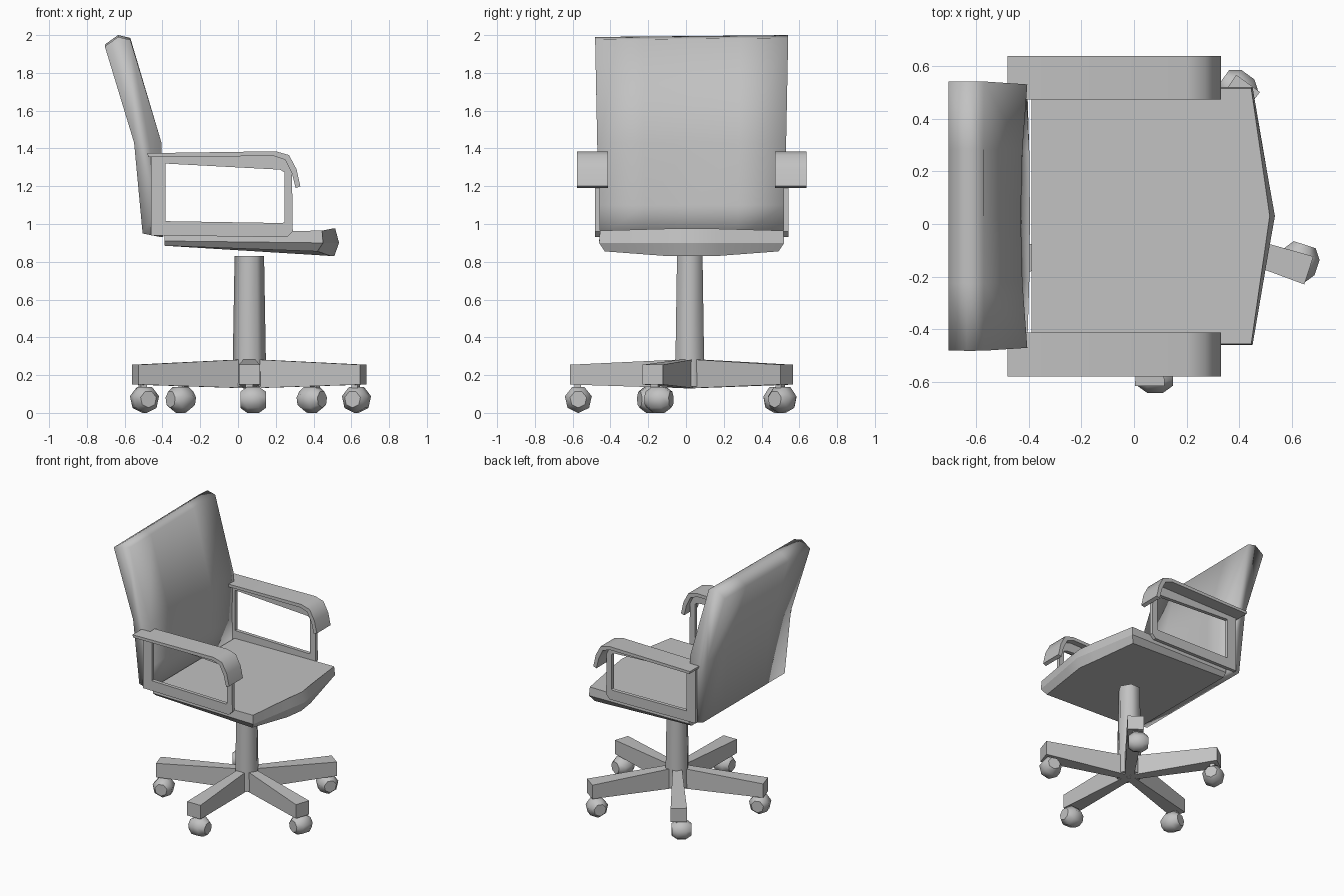
import bpy, bmesh
from math import cos, sin, radians, pi
from mathutils import Vector, Matrix

old = bpy.data.objects.get("Cube")
if old:
    bpy.data.objects.remove(old, do_unlink=True)

SHADE = (0.54, 0.54, 0.54, 1)
grey = bpy.data.materials.new("mid_grey")
grey.use_nodes = True
grey.diffuse_color = SHADE
grey.node_tree.nodes["Principled BSDF"].inputs["Base Color"].default_value = SHADE


def loft(name, rings, angle=40, matrix=None, closed=False):
    """Skin a list of equal-length point rings, capping the ends or closing the loop."""
    bm = bmesh.new()
    vs = [[bm.verts.new(p) for p in ring] for ring in rings]
    n = len(vs[0])
    pairs = list(zip(vs, vs[1:])) + ([(vs[-1], vs[0])] if closed else [])
    for a, b in pairs:
        for i in range(n):
            j = (i + 1) % n
            bm.faces.new((a[i], a[j], b[j], b[i]))
    if not closed:
        bm.faces.new(vs[0])
        bm.faces.new(vs[-1])
    bmesh.ops.recalc_face_normals(bm, faces=bm.faces)
    if matrix:
        bm.transform(matrix)
    me = bpy.data.meshes.new(name)
    bm.to_mesh(me)
    bm.free()
    me.materials.append(grey)
    ob = bpy.data.objects.new(name, me)
    bpy.context.collection.objects.link(ob)
    bpy.ops.object.select_all(action='DESELECT')
    ob.select_set(True)
    bpy.context.view_layer.objects.active = ob
    bpy.ops.object.shade_smooth_by_angle(angle=radians(angle))
    return ob


def box_ring(x, half, low, high):
    return [(x, -half, low), (x, half, low), (x, half, high), (x, -half, high)]


MID = 0.03  # the chair's centre line in y

# Seat: flat cushion with a shallow pointed front and rolled edges
def seat_ring(side, corner, flank, nose, z_back, z_corner, z_nose):
    half = [(-0.39, side, z_back), (corner, side, z_corner), (flank, 0.14, z_nose)]
    ring = [(x, MID - y, z) for x, y, z in half] + [(nose, MID, z_nose)]
    return ring + [(x, MID + y, z) for x, y, z in reversed(half)]

loft("seat", [seat_ring(0.46, 0.42, 0.49, 0.51, 0.885, 0.855, 0.831),
              seat_ring(0.49, 0.45, 0.51, 0.535, 0.91, 0.9, 0.9),
              seat_ring(0.485, 0.445, 0.495, 0.515, 0.955, 0.965, 0.975)], 30)

# Backrest: reclined slab, slightly dished, with a soft rolled outline
profile = [(-0.405, 0.93), (-0.41, 1.1), (-0.405, 1.43), (-0.57, 1.98),
           (-0.635, 1.995), (-0.705, 1.945), (-0.55, 1.43), (-0.505, 0.95)]
dish = [-0.01, 0.02, 0.025, 0, 0, 0, 0, 0]
rings = []
for t in (-1, -0.5, 0, 0.5, 1):
    ring = []
    for (x, z), d in zip(profile, dish):
        half = 0.49 + 0.02 * (z - 0.93)
        ring.append((x - d * (1 - t * t), MID + t * half, z + 0.005 * t * (z > 1.9)))
    rings.append(ring)
loft("backrest", rings, 120)

# Arms: thin upright loop frame under a wide pad that bends down at the front
outer = [(-0.46, 0.94), (0.26, 0.93), (0.29, 0.96), (0.285, 1.32), (0.22, 1.365), (-0.46, 1.365)]
inner = [(-0.385, 1.015), (0.235, 1.005), (0.245, 1.01), (0.245, 1.275), (0.22, 1.288), (-0.385, 1.32)]
pad_top = [(-0.48, 1.375), (0.2, 1.385), (0.27, 1.365), (0.31, 1.29), (0.33, 1.2)]
pad_low = [(-0.475, 1.355), (0.19, 1.36), (0.25, 1.34), (0.285, 1.27), (0.305, 1.19)]
for side, word in ((-1, "right"), (1, "left")):
    y0, y1 = MID + side * 0.485, MID + side * 0.512
    frame = []
    for (ox, oz), (ix, iz) in zip(outer, inner):
        frame.append([(ox, y0, oz), (ox, y1, oz), (ix, y1, iz), (ix, y0, iz)])
    loft(word + "_arm_frame", frame, 40, closed=True)
    y0, y1 = MID + side * 0.442, MID + side * 0.608
    pad = [[(a, y0, b), (a, y1, b), (c, y1, d), (c, y0, d)]
           for (a, b), (c, d) in zip(pad_top, pad_low)]
    loft(word + "_arm_pad", pad, 50)

# Column: plain faceted post on the hub, stopping just short of the seat
HUB = Vector((0.06, 0.02, 0))

def circle(r, z, n):
    return [(r * cos(2 * pi * i / n), r * sin(2 * pi * i / n), z) for i in range(n)]

loft("column", [circle(0.09, 0.14, 6), circle(0.078, 0.83, 6)], 70, Matrix.Translation(HUB))

# Five tapered legs, each with a squat faceted caster set a little to one side
for k in range(5):
    turn = Matrix.Translation(HUB) @ Matrix.Rotation(radians(72 * k - 18), 4, 'Z')
    loft(f"leg_{k + 1}", [box_ring(0, 0.03, 0.13, 0.285), box_ring(0.635, 0.056, 0.15, 0.255)], 30, turn)
    loft(f"caster_stem_{k + 1}", [box_ring(0.575, 0.02, 0.07, 0.16), box_ring(0.61, 0.02, 0.07, 0.16)],
         30, turn)
    spot = turn @ Matrix.Translation((0.59, 0.02, 0.072)) @ Matrix.Rotation(pi / 2, 4, 'X') \
        @ Matrix.Rotation(pi / 14, 4, 'Z')
    wheel = [circle(0.045, -0.068, 7), circle(0.073, -0.03, 7),
             circle(0.073, 0.03, 7), circle(0.045, 0.068, 7)]
    loft(f"caster_wheel_{k + 1}", wheel, 50, spot)
